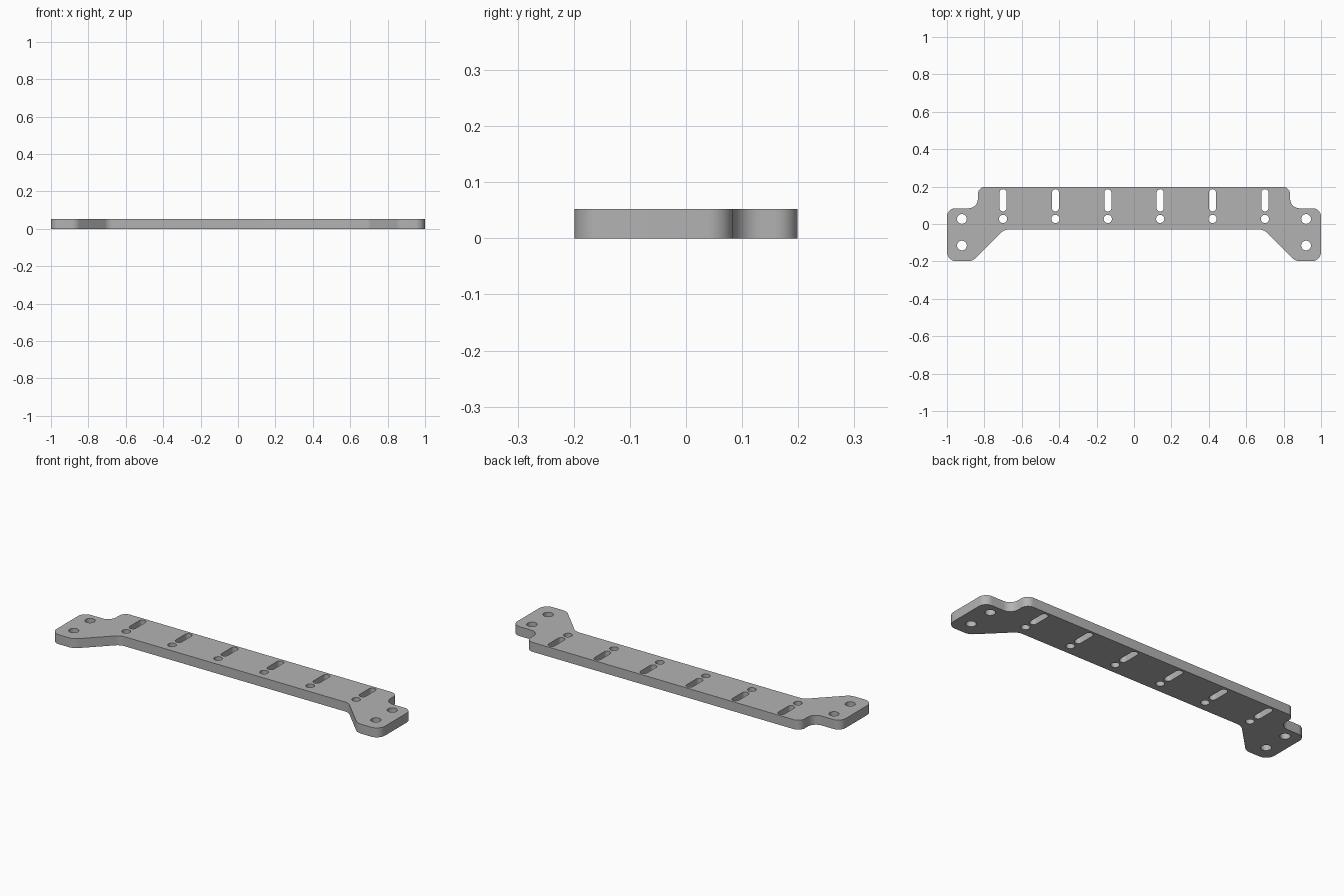
import bpy, bmesh
from math import radians, pi, sin, cos, tan
from mathutils import Vector

cube = bpy.data.objects.get("Cube")
if cube:
    bpy.data.objects.remove(cube, do_unlink=True)

THICKNESS = 0.052


def fillet(corners, steps=10):
    """Round each (x, y, radius) corner of a closed outline."""
    pts = []
    for i, (x, y, r) in enumerate(corners):
        p = Vector((x, y))
        a = (Vector(corners[i - 1][:2]) - p).normalized()
        b = (Vector(corners[(i + 1) % len(corners)][:2]) - p).normalized()
        half = a.angle(b) / 2
        centre = p + (a + b).normalized() * r / sin(half)
        start = p + a * r / tan(half) - centre
        end = p + b * r / tan(half) - centre
        sweep = start.angle(end)
        for k in range(steps + 1):
            t = k / steps
            pts.append(centre + (start * sin((1 - t) * sweep)
                                 + end * sin(t * sweep)) / sin(sweep))
    return pts


def slot(x, y_low, y_high, r, n=12):
    """Round-ended slot; equal ends give a plain round hole."""
    pts = [Vector((x + r * cos(pi * k / n), y_high + r * sin(pi * k / n)))
           for k in range(n + 1)]
    low = [Vector((x - r * cos(pi * k / n), y_low - r * sin(pi * k / n)))
           for k in range(n + 1)]
    return pts + (low if y_high > y_low else low[1:-1])


# Outer outline: one half, mirrored
half = [(0.835, 0.199, 0.04), (0.835, 0.084, 0.05), (1.0, 0.084, 0.045),
        (1.0, -0.199, 0.05), (0.864, -0.199, 0.06), (0.695, -0.03, 0.06)]
loops = [fillet(half + [(-x, y, r) for x, y, r in reversed(half)])]

# Slots, small holes and end mounting holes
for side in (-1, 1):
    for x in (0.14, 0.42, 0.70):
        loops.append(slot(side * x, 0.086, 0.167, 0.019))
        loops.append(slot(side * x, 0.027, 0.027, 0.022))
    for y in (0.027, -0.115):
        loops.append(slot(side * 0.92, y, y, 0.026))

# Fill the flat shape and extrude it to thickness
bm = bmesh.new()
for pts in loops:
    verts = [bm.verts.new((p.x, p.y, 0)) for p in pts]
    for i, v in enumerate(verts):
        bm.edges.new((verts[i - 1], v))
bmesh.ops.triangle_fill(bm, edges=bm.edges[:], use_beauty=True, normal=(0, 0, 1))
ext = bmesh.ops.extrude_face_region(bm, geom=bm.faces[:], use_keep_orig=True)
top = [g for g in ext["geom"] if isinstance(g, bmesh.types.BMVert)]
bmesh.ops.translate(bm, verts=top, vec=(0, 0, THICKNESS))
bmesh.ops.recalc_face_normals(bm, faces=bm.faces[:])

mesh = bpy.data.meshes.new("mounting_plate")
bm.to_mesh(mesh)
bm.free()
plate = bpy.data.objects.new("mounting_plate", mesh)
bpy.context.collection.objects.link(plate)

# Plain grey metal
colour = (0.45, 0.45, 0.45, 1)
mat = bpy.data.materials.new("grey metal")
mat.use_nodes = True
mat.diffuse_color = colour
mat.node_tree.nodes["Principled BSDF"].inputs["Base Color"].default_value = colour
mesh.materials.append(mat)

bpy.ops.object.select_all(action="DESELECT")
plate.select_set(True)
bpy.context.view_layer.objects.active = plate
bpy.ops.object.shade_smooth_by_angle(angle=radians(30))
